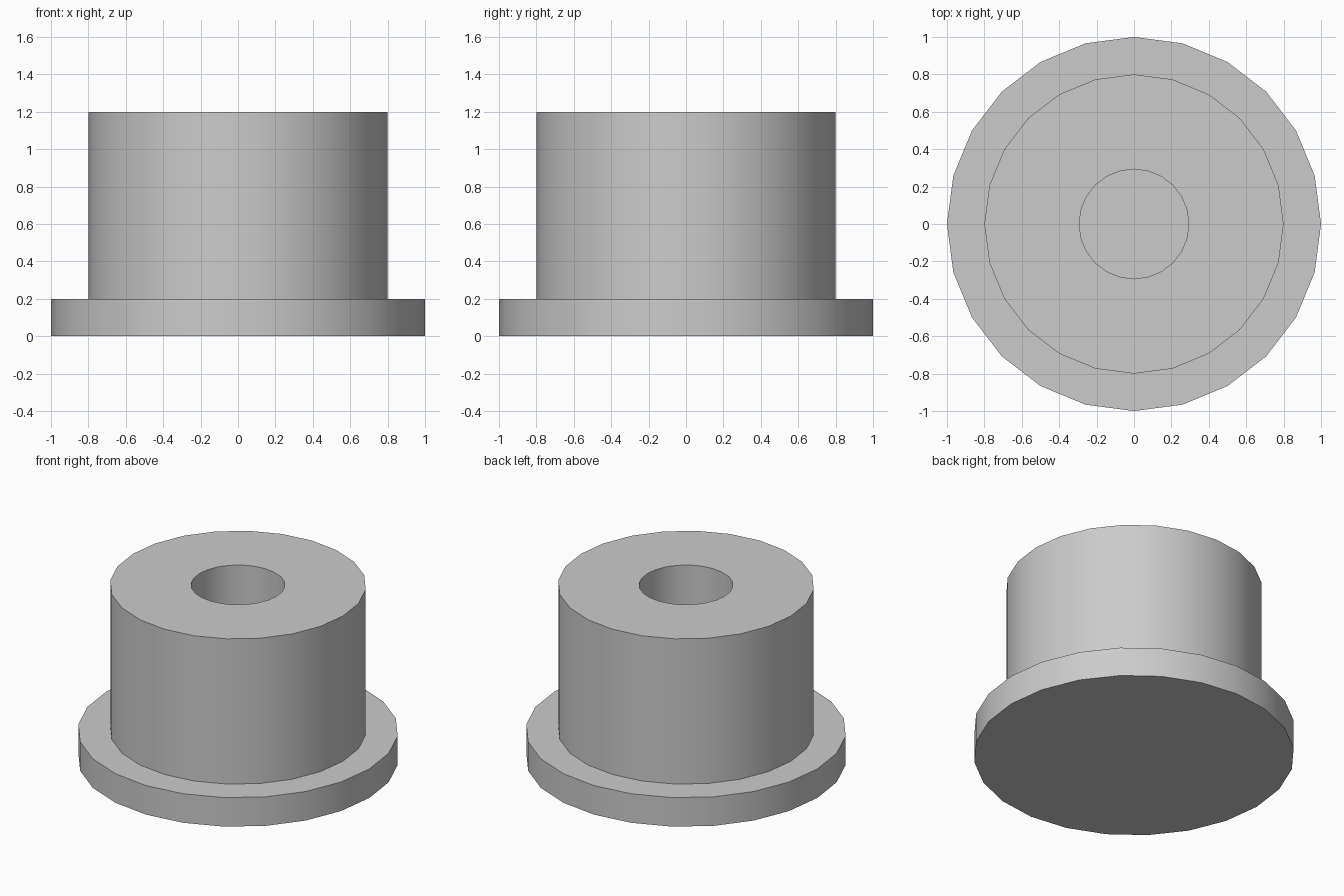
import bpy
import bmesh
import math

SIDES = 24

cube = bpy.data.objects.get("Cube")
if cube:
    bpy.data.objects.remove(cube, do_unlink=True)

grey = bpy.data.materials.new("plain_grey")
grey.use_nodes = True
colour = (0.6, 0.6, 0.6, 1.0)
grey.diffuse_color = colour
grey.node_tree.nodes["Principled BSDF"].inputs["Base Color"].default_value = colour


def lathe(name, profile):
    """Spin an (radius, height) profile around z; points on the axis merge."""
    bm = bmesh.new()
    verts = [bm.verts.new((r, 0, z)) for r, z in profile]
    edges = [bm.edges.new(pair) for pair in zip(verts, verts[1:])]
    bmesh.ops.spin(bm, geom=verts + edges, cent=(0, 0, 0), axis=(0, 0, 1),
                   angle=math.tau, steps=SIDES, use_merge=True)
    bmesh.ops.remove_doubles(bm, verts=bm.verts[:], dist=0.0001)
    bmesh.ops.recalc_face_normals(bm, faces=bm.faces[:])
    mesh = bpy.data.meshes.new(name)
    bm.to_mesh(mesh)
    bm.free()
    mesh.materials.append(grey)
    obj = bpy.data.objects.new(name, mesh)
    bpy.context.collection.objects.link(obj)
    bpy.ops.object.select_all(action='DESELECT')
    obj.select_set(True)
    bpy.context.view_layer.objects.active = obj
    bpy.ops.object.shade_smooth_by_angle(angle=math.radians(30))
    return obj


# Wide solid disc at the base
lathe("base_flange", [(0, 0), (1, 0), (1, 0.2), (0, 0.2)])

# Thick-walled barrel with a round bore down to the flange
bore, outer, low, high = 0.293, 0.8, 0.2, 1.2
lathe("barrel", [(bore, low), (outer, low), (outer, high), (bore, high), (bore, low)])
